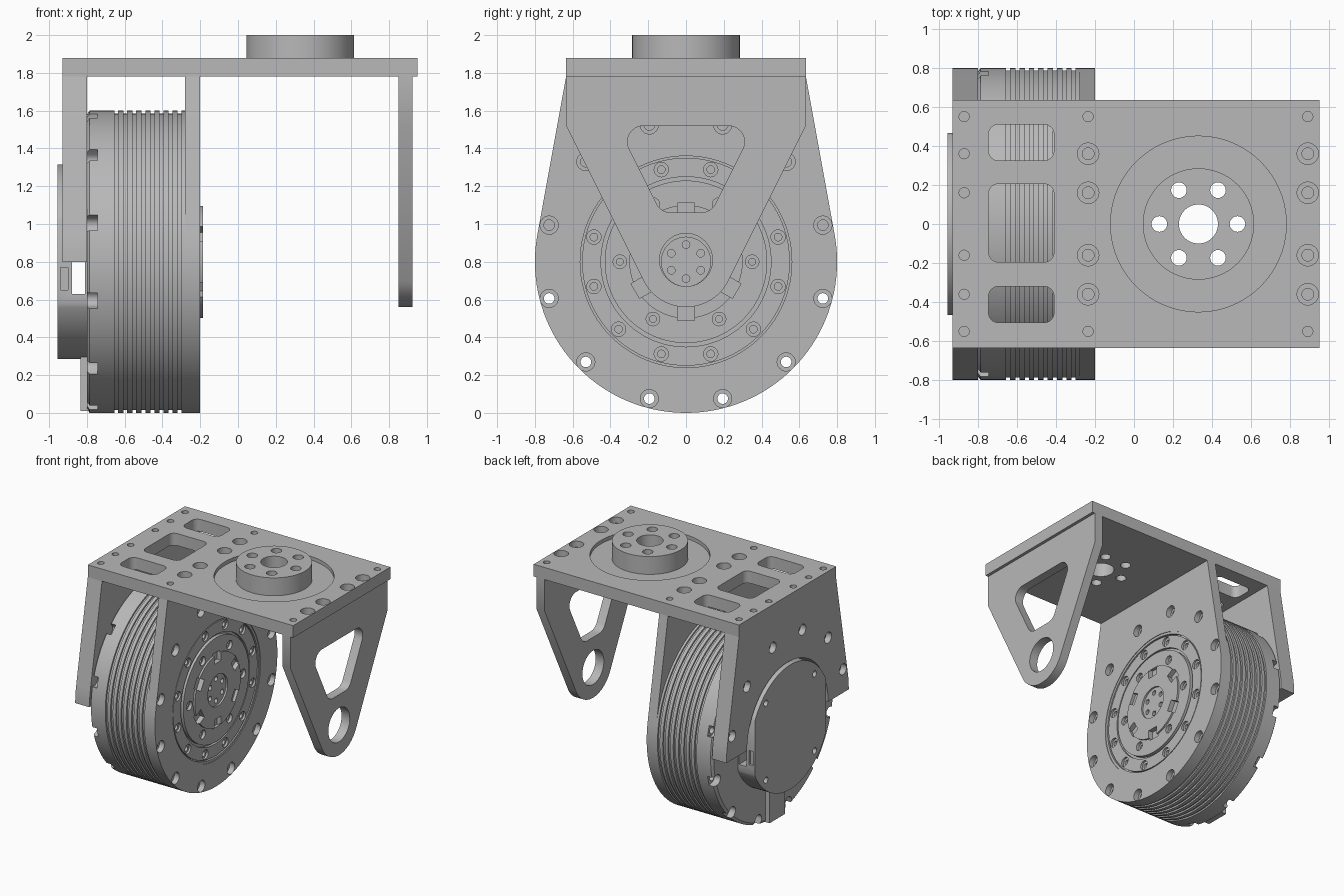
import bpy, bmesh, math
from mathutils import Vector, geometry

if "Cube" in bpy.data.objects:
    bpy.data.objects.remove(bpy.data.objects["Cube"], do_unlink=True)

grey = bpy.data.materials.new("light_grey_metal")
grey.use_nodes = True
grey.diffuse_color = (0.48, 0.48, 0.48, 1)
grey.node_tree.nodes["Principled BSDF"].inputs["Base Color"].default_value = grey.diffuse_color

R, AXLE = 0.8, 0.8          # motor radius and axle height
HUB_X = 0.33


def place(axis, u, v, t):
    return (t, u, v) if axis == "X" else (u, v, t)


def ring(u, v, r, n=24):
    return [(u + r * math.cos(math.tau * i / n), v + r * math.sin(math.tau * i / n)) for i in range(n)]


def around(r, count, start):
    """Points spaced evenly around the axle, as (y, z, angle)."""
    for i in range(count):
        a = math.radians(start + 360 * i / count)
        yield r * math.cos(a), AXLE + r * math.sin(a), a


def prism(bm, points, axis, a, b):
    """Extrude the convex outline of some points along an axis."""
    pts = [points[i] for i in geometry.convex_hull_2d([Vector(p) for p in points])]
    lo = [bm.verts.new(place(axis, *p, a)) for p in pts]
    hi = [bm.verts.new(place(axis, *p, b)) for p in pts]
    bm.faces.new(lo)
    bm.faces.new(hi)
    for i in range(len(pts)):
        j = (i + 1) % len(pts)
        bm.faces.new((lo[i], lo[j], hi[j], hi[i]))


def lathe(bm, profile, axis, u, v, n=24):
    """Revolve a (radius, distance) profile; both ends are capped."""
    rows = [[bm.verts.new(place(axis, *p, t)) for p in ring(u, v, r, n)] for r, t in profile]
    for a, b in zip(rows, rows[1:]):
        for i in range(n):
            j = (i + 1) % n
            bm.faces.new((a[i], a[j], b[j], b[i]))
    bm.faces.new(rows[0])
    bm.faces.new(rows[-1])


def box(u0, u1, v0, v1):
    return [(u0, v0), (u1, v0), (u1, v1), (u0, v1)]


def rounded(corners, r):
    return [p for u, v in corners for p in ring(u, v, r)]


def finish(bm, name):
    bmesh.ops.recalc_face_normals(bm, faces=bm.faces)
    mesh = bpy.data.meshes.new(name)
    bm.to_mesh(mesh)
    bm.free()
    mesh.materials.append(grey)
    ob = bpy.data.objects.new(name, mesh)
    bpy.context.collection.objects.link(ob)
    return ob


def cut(ob, bm):
    tool = finish(bm, "cutter")
    mod = ob.modifiers.new("cut", "BOOLEAN")
    mod.operation, mod.solver, mod.object = "DIFFERENCE", "EXACT", tool
    bpy.ops.object.select_all(action="DESELECT")
    ob.select_set(True)
    bpy.context.view_layer.objects.active = ob
    bpy.ops.object.modifier_apply(modifier=mod.name)
    bpy.data.objects.remove(tool, do_unlink=True)


# Top plate with a hub recess, rounded windows and screw holes
bm = bmesh.new()
prism(bm, box(-0.93, 0.95, -0.635, 0.635), "Z", 1.78, 1.88)
top_plate = finish(bm, "top_plate")
bm = bmesh.new()
lathe(bm, [(0.45, 1.85), (0.45, 1.95)], "Z", HUB_X, 0, 96)
for y0, y1 in ((0.325, 0.51), (-0.195, 0.205), (-0.505, -0.32)):
    prism(bm, rounded(box(-0.695, -0.46, y0 + 0.05, y1 - 0.05), 0.05), "Z", 1.7, 1.95)
for x in (-0.87, -0.235, 0.89):
    for y in (-0.55, -0.36, -0.16, 0.16, 0.36, 0.55):
        if x > -0.5 and abs(y) < 0.5:
            lathe(bm, [(0.03, 1.8), (0.03, 1.83), (0.055, 1.83), (0.055, 1.95)], "Z", x, y)
        else:
            lathe(bm, [(0.026, 1.8), (0.026, 1.95)], "Z", x, y)
cut(top_plate, bm)


# Raised hub, with bolt circle running through the plate as well
def hub_holes():
    bm = bmesh.new()
    lathe(bm, [(0.1, 1.7), (0.1, 2.1)], "Z", HUB_X, 0, 48)
    for y, z, a in around(0.2, 6, 0):
        lathe(bm, [(0.04, 1.7), (0.04, 2.1)], "Z", HUB_X + y, z - AXLE)
    return bm


bm = bmesh.new()
lathe(bm, [(0.28, 1.84), (0.28, 1.852), (0.285, 1.852), (0.285, 2.0)], "Z", HUB_X, 0, 96)
hub = finish(bm, "mounting_hub")
cut(hub, hub_holes())
cut(top_plate, hub_holes())

# Tapered outer arm with window and bearing hole
bm = bmesh.new()
prism(bm, box(-0.635, 0.635, 1.52, 1.78) + ring(0, 0.81, 0.25, 96), "X", 0.85, 0.925)
arm = finish(bm, "outer_arm")
bm = bmesh.new()
prism(bm, rounded([(-0.225, 1.435), (0.225, 1.435), (0.08, 1.145), (-0.08, 1.145)], 0.085), "X", 0.7, 1.1)
lathe(bm, [(0.14, 0.7), (0.14, 1.1)], "X", 0, 0.81, 64)
cut(arm, bm)

# Motor side plate: round below, tapering up to the top plate
top_corners = [(-0.635, 1.78), (0.635, 1.78)]
bm = bmesh.new()
prism(bm, ring(0, AXLE, R, 128) + top_corners, "X", -0.28, -0.2)
side = finish(bm, "motor_side_plate")
bm = bmesh.new()
lathe(bm, [(0.58, -0.4), (0.58, 0)], "X", 0, AXLE, 96)
for y, z, a in around(0.75, 12, 15):
    lathe(bm, [(0.028, -0.4), (0.028, -0.245), (0.048, -0.245), (0.048, 0)], "X", y, z)
cut(side, bm)

# Motor drum with cooling grooves, through bolts and rim notches
profile = [(0.78, -0.8), (0.8, -0.785)]
for i in range(8):
    x = -0.655 + i * 0.048
    profile += [(0.8, x), (0.786, x), (0.786, x + 0.02), (0.8, x + 0.02)]
bm = bmesh.new()
lathe(bm, profile + [(0.8, -0.28)], "X", 0, AXLE, 128)
drum = finish(bm, "motor_drum")
bm = bmesh.new()
for y, z, a in around(0.75, 12, 15):
    lathe(bm, [(0.028, -1), (0.028, -0.1)], "X", y, z)
cut(drum, bm)
bm = bmesh.new()
for y, z, a in around(0.76, 12, 15):
    prism(bm, ring(y, z, 0.042) + ring(y + 0.1 * math.cos(a), z + 0.1 * math.sin(a), 0.042), "X", -0.9, -0.745)
cut(drum, bm)

# Stepped output rotor in the side plate opening
bm = bmesh.new()
lathe(bm, [(0.58, -0.29), (0.58, -0.205), (0.56, -0.205), (0.56, -0.225), (0.55, -0.225), (0.55, -0.208),
           (0.45, -0.208), (0.45, -0.23), (0.43, -0.23), (0.43, -0.2), (0.3, -0.2), (0.3, -0.185),
           (0.13, -0.185), (0.13, -0.2)], "X", 0, AXLE, 96)
rotor = finish(bm, "output_rotor")
bm = bmesh.new()
for radius, count, start, inner, outer in ((0.505, 12, 15, 0.02, 0.038), (0.35, 6, 0, 0.018, 0.036)):
    for y, z, a in around(radius, count, start):
        lathe(bm, [(inner, -0.27), (inner, -0.225), (outer, -0.225), (outer, -0.1)], "X", y, z)
for y, z, a in around(0.09, 6, 30):
    lathe(bm, [(0.02, -0.26), (0.02, -0.1)], "X", y, z, 16)
for y, z, a in around(0.265, 6, 30):
    c, s = math.cos(a), math.sin(a)
    slot = box(-0.035, 0.045, -0.045, 0.045)
    prism(bm, [(y + c * u - s * v, z + s * u + c * v) for u, v in slot], "X", -0.225, -0.1)
cut(rotor, bm)

# Inner arm behind the motor, hollowed for the back cover
bm = bmesh.new()
half = [p for p in ring(0, AXLE, R, 128) if p[1] > AXLE - 0.001]
prism(bm, half + top_corners, "X", -0.93, -0.8)
inner_arm = finish(bm, "inner_arm")
bm = bmesh.new()
lathe(bm, [(0.53, -1.1), (0.53, -0.6)], "X", 0, AXLE, 96)
for y, z, a in around(0.75, 12, 15):
    if z > AXLE:
        lathe(bm, [(0.045, -1.1), (0.045, -0.88)], "X", y, z)
cut(inner_arm, bm)

# Flat-sided back cover with cable gap, side slots and screws
bm = bmesh.new()
outline = [(max(-0.465, min(0.465, u)), v) for u, v in ring(0, AXLE, 0.515, 128)]
prism(bm, outline, "X", -0.955, -0.79)
cover = finish(bm, "back_cover")
bm = bmesh.new()
prism(bm, box(-0.7, 0.7, 0.63, 0.81), "X", -0.88, -0.81)
for y, z, a in around(0.45, 4, 45):
    lathe(bm, [(0.025, -1.1), (0.025, -0.92)], "X", y, z)
for side_y in (-0.465, 0.465):
    prism(bm, box(side_y - 0.02, side_y + 0.02, 0.65, 0.77), "X", -0.94, -0.9)
cut(cover, bm)

# Cable block below the cover
bm = bmesh.new()
prism(bm, box(-0.1, 0.1, 0.01, 0.35), "X", -0.835, -0.79)
finish(bm, "cable_block")

# Smooth round surfaces, keep machined edges sharp
bpy.ops.object.select_all(action="DESELECT")
for ob in bpy.context.collection.objects:
    if ob.type == "MESH":
        ob.select_set(True)
        bpy.context.view_layer.objects.active = ob
bpy.ops.object.shade_smooth_by_angle(angle=math.radians(30))
